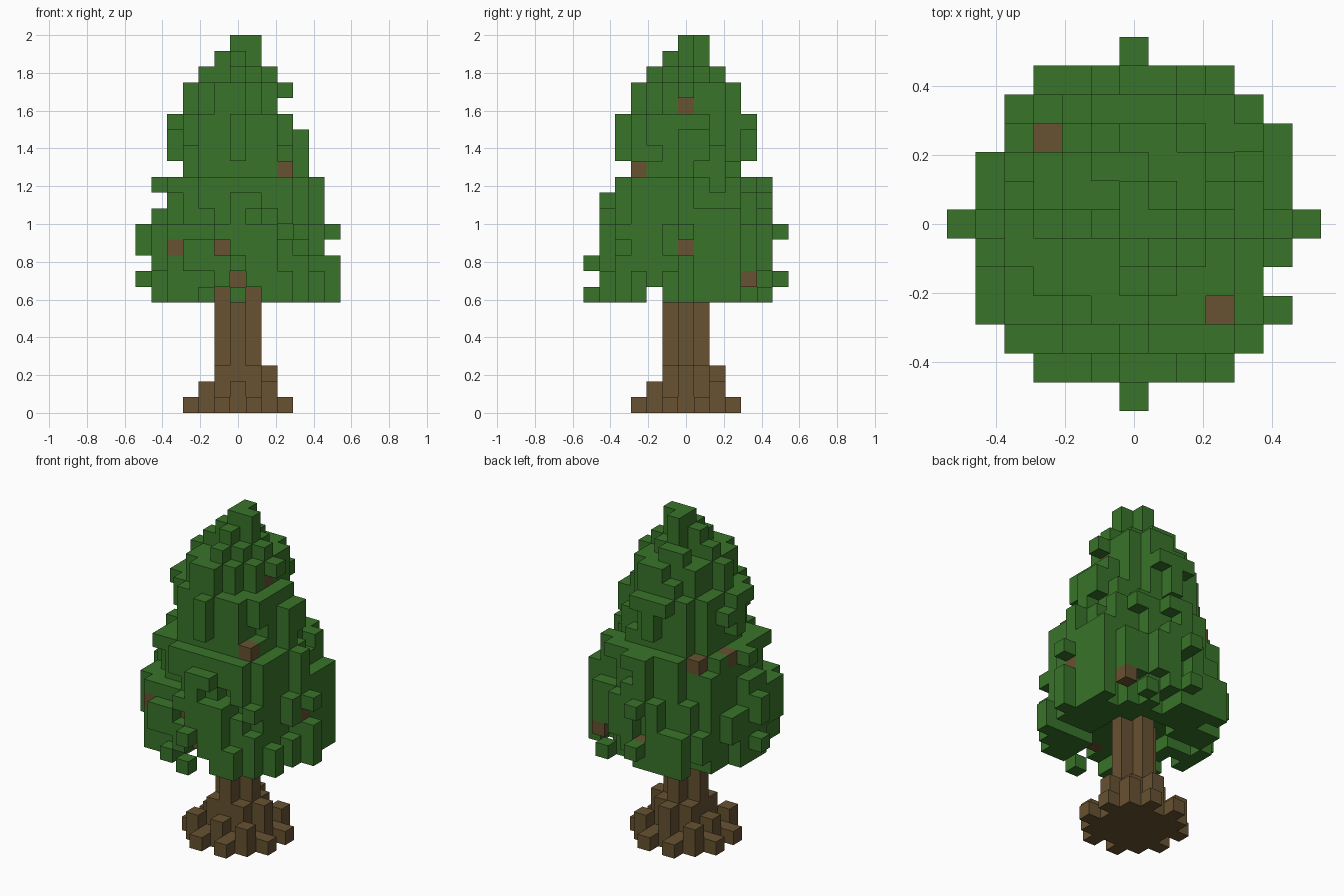
import bpy, bmesh, math, random
from mathutils import Vector

random.seed(8)
V = 2 / 24  # edge of one block

cube = bpy.data.objects.get("Cube")
if cube:
    bpy.data.objects.remove(cube, do_unlink=True)


def material(name, rgb):
    m = bpy.data.materials.new(name)
    m.use_nodes = True
    m.diffuse_color = (*rgb, 1)
    m.node_tree.nodes["Principled BSDF"].inputs["Base Color"].default_value = (*rgb, 1)
    return m


leaf = material("leaf green", (0.041, 0.173, 0.023))
bark = material("bark brown", (0.135, 0.084, 0.031))

AXES = [Vector(d) for d in ((1, 0, 0), (-1, 0, 0), (0, 1, 0), (0, -1, 0), (0, 0, 1), (0, 0, -1))]


def box(xs, ys, ks):
    """Cells of a solid clump, with both ends of each range included."""
    return {(x, y, k) for x in range(xs[0], xs[1] + 1)
            for y in range(ys[0], ys[1] + 1) for k in range(ks[0], ks[1] + 1)}


def block_object(name, cells, solid, mats, brown=()):
    """Skin a set of grid cells with only their exposed square faces."""
    bm = bmesh.new()
    for c in sorted(cells):
        centre = Vector((c[0], c[1], c[2] + 0.5))
        for n in AXES:
            if tuple(int(a + b) for a, b in zip(c, n)) in solid:
                continue
            u = Vector((n.y, n.z, n.x))
            w = n.cross(u)
            mid = centre + n / 2
            corners = [mid + (u * a + w * b) / 2 for a, b in ((-1, -1), (1, -1), (1, 1), (-1, 1))]
            face = bm.faces.new([bm.verts.new(p * V) for p in corners])
            face.material_index = int(c in brown)
    bmesh.ops.remove_doubles(bm, verts=bm.verts, dist=V / 100)
    mesh = bpy.data.meshes.new(name)
    bm.to_mesh(mesh)
    bm.free()
    for m in mats:
        mesh.materials.append(m)
    obj = bpy.data.objects.new(name, mesh)
    bpy.context.collection.objects.link(obj)
    return obj


# Trunk: plus-shaped column running up into the crown
trunk = {c for c in box((-1, 1), (-1, 1), (0, 9)) if abs(c[0]) + abs(c[1]) < 2}

# Roots: toothed flare with stubby posts on the diagonals
roots = set()
for x in range(-3, 4):
    for y in range(-3, 4):
        r2 = x * x + y * y
        height = 3 if r2 <= 2 else 2 if r2 in (4, 8) else 1 if r2 in (5, 10) else 0
        roots |= {(x, y, k) for k in range(height)}
roots |= {(2, 0, 2), (0, 2, 2)}
roots -= trunk

# Crown: reach of each layer toward -x, +x, -y, +y
REACH = ["56566545344433210", "66656555444323211",
         "65655554344433210", "56556555344433211"]
FIRST = 7
crown = set()
roll = {}
for i, reach in enumerate(zip(*REACH)):
    left, right, front, back = map(int, reach)
    k = FIRST + i
    radius = min(max(left, right, front, back) + 0.3, 5.9)
    for x in range(-left, right + 1):
        for y in range(-front, back + 1):
            # leaf clumps carry on through neighbouring layers
            if (x, y) not in roll or random.random() < 0.55:
                roll[x, y] = random.random()
            r = math.hypot(x, y)
            if r <= radius and roll[x, y] < (radius + 0.2 - r) / 1.3:
                crown.add((x, y, k))
    # ragged underside
    if k == FIRST:
        crown = {c for c in crown if c[1] != -2 and not (abs(c[0]) < 2 and c[1] < 0)
                 and (math.hypot(c[0], c[1]) > 2.5) and random.random() < 0.85}
        crown |= {(5, -1, k)}
    else:
        crown |= {(1 - left, 0, k), (right - 1, 0, k), (0, 1 - front, k), (0, back - 1, k)}
    crown |= {(-left, 0, k), (right, 0, k), (0, -front, k), (0, back, k)}

# Tip
tip = FIRST + len(REACH[0]) - 1
crown = {c for c in crown if c[2] != tip} | {(0, 0, tip), (1, 0, tip), (0, 1, tip)}

# Dense clumps: wall on the left side, shelf at the back, lower corners
crown |= box((5, 5), (1, 3), (7, 12)) | box((-3, 0), (5, 5), (7, 7)) | box((-3, -3), (5, 5), (8, 9))
crown |= box((-4, -4), (4, 4), (8, 9)) | box((4, 4), (-4, -4), (7, 9)) | box((3, 3), (-5, -4), (7, 8))

# Branch ends showing through the leaves: cell, open direction, open length
BRANCHES = [((3, -3, 15), (0, 0, 1), 8), ((-3, 3, 14), (0, 0, 1), 8), ((-4, 1, 14), (-1, 0, 0), 3),
            ((-4, -4, 10), (0, -1, 0), 3), ((-1, -4, 10), (0, -1, 0), 3),
            ((0, -4, 8), (0, -1, 0), 3), ((2, 0, 19), (1, 0, 0), 3), ((5, 0, 10), (1, 0, 0), 3),
            ((4, 4, 8), (1, 0, 0), 3), ((0, 5, 8), (0, 0, 1), 2)]
twigs = set()
for cell, d, length in BRANCHES:
    for s in range(1, length + 1):
        crown.discard(tuple(a + s * b for a, b in zip(cell, d)))
    twigs.add(cell)
for x, y, k in ((3, -3, 15), (-3, 3, 14)):
    crown -= {(x + math.copysign(1, x), y, k), (x, y + math.copysign(1, y), k)}

# Leaves tucked around the branch ends
crown |= box((-3, -3), (-5, -5), (9, 10)) | box((-5, -5), (-3, -3), (9, 11))
crown |= {(2, -1, 19), (1, -5, 8), (-1, -5, 8), (-4, -4, 11), (4, 4, 9), (2, 5, 9),
          (5, -1, 10), (5, 0, 11), (-4, 2, 14)}
crown = (crown | twigs) - trunk

solid = trunk | roots | crown
block_object("trunk", trunk, solid, [bark])
block_object("roots", roots, solid, [bark])
block_object("crown", crown, solid, [leaf, bark], twigs)
